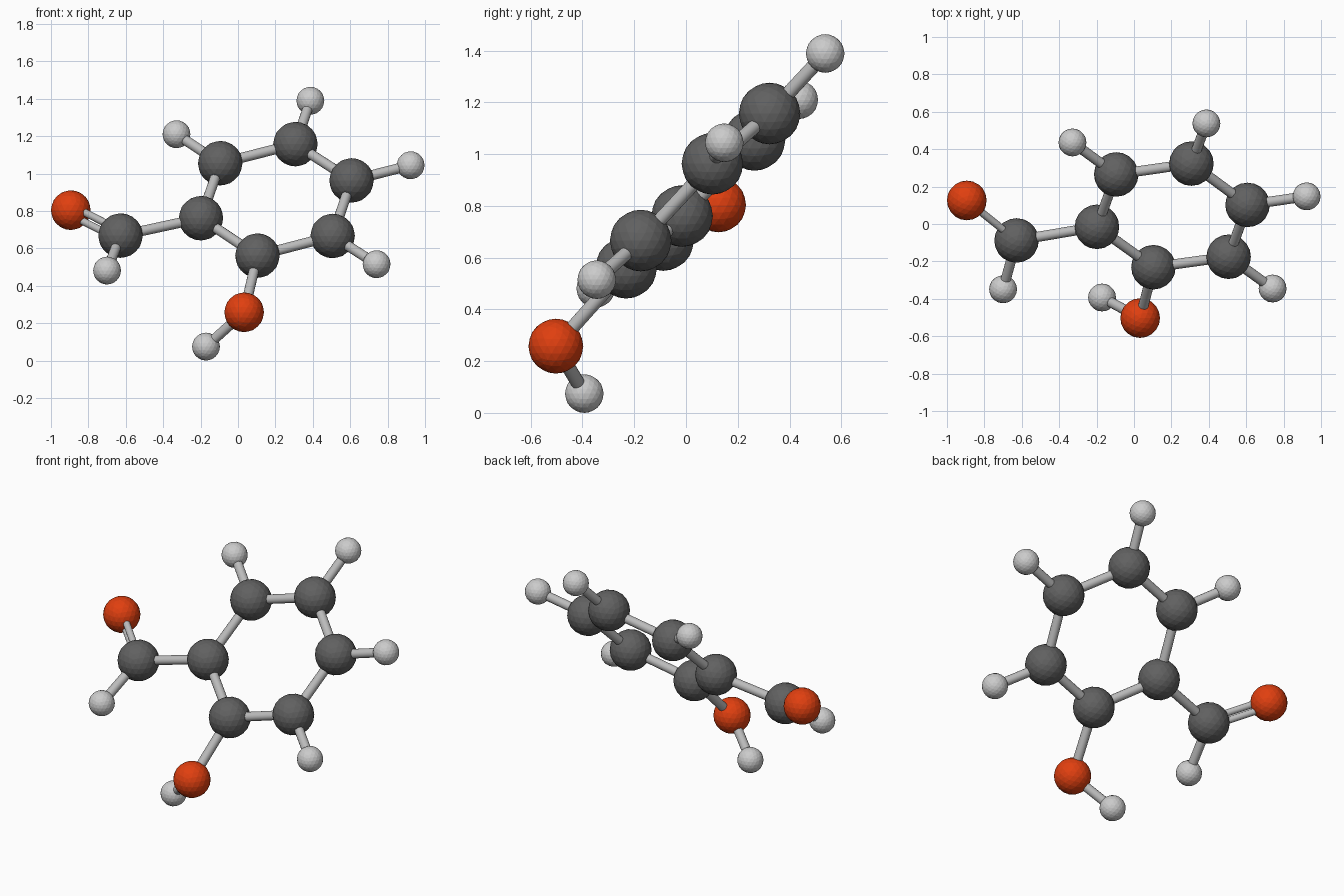
import bpy
from mathutils import Vector

if "Cube" in bpy.data.objects:
    bpy.data.objects.remove(bpy.data.objects["Cube"])


def material(name, rgb):
    m = bpy.data.materials.new(name)
    m.diffuse_color = (*rgb, 1)
    m.use_nodes = True
    m.node_tree.nodes["Principled BSDF"].inputs["Base Color"].default_value = m.diffuse_color
    return m


DARK = material("dark_grey", (0.12, 0.12, 0.12))
RED = material("red_orange", (0.75, 0.05, 0.005))
STICK = material("mid_grey", (0.5, 0.5, 0.5))
KIND = {"carbon": (0.119, DARK), "oxygen": (0.106, RED), "hydrogen": (0.0745, None)}

# Atom centres
ATOMS = {
    "carbon_1": (-0.095, 0.265, 1.055),
    "carbon_2": (0.307, 0.323, 1.157),
    "carbon_3": (0.607, 0.102, 0.963),
    "carbon_4": (0.506, -0.175, 0.666),
    "carbon_5": (0.104, -0.231, 0.561),
    "carbon_6": (-0.198, -0.015, 0.761),
    "carbon_7": (-0.628, -0.088, 0.668),
    "oxygen_1": (-0.894, 0.126, 0.804),
    "oxygen_2": (0.033, -0.503, 0.258),
    "hydrogen_1": (-0.329, 0.436, 1.210),
    "hydrogen_2": (0.387, 0.538, 1.389),
    "hydrogen_3": (0.923, 0.148, 1.044),
    "hydrogen_4": (0.741, -0.345, 0.515),
    "hydrogen_5": (-0.171, -0.393, 0.0745),
    "hydrogen_6": (-0.700, -0.349, 0.481),
}

# Faceted balls
for name, pos in ATOMS.items():
    radius, mat = KIND[name.split("_")[0]]
    bpy.ops.mesh.primitive_ico_sphere_add(subdivisions=3, radius=radius, location=pos)
    ball = bpy.context.object
    ball.name = name + "_ball"
    if mat:
        ball.data.materials.append(mat)


def stick(a, b, radius=0.027, shift=0.0):
    p, q = Vector(ATOMS[a]), Vector(ATOMS[b])
    d = q - p
    axis = d.normalized()
    up = Vector((0, 0, 1))
    side = (up - axis * up.dot(axis)).normalized() * shift
    bpy.ops.mesh.primitive_cylinder_add(
        vertices=16, radius=radius, depth=d.length, location=(p + q) / 2 + side,
        rotation=d.to_track_quat("Z", "Y").to_euler())
    rod = bpy.context.object
    rod.name = f"bond_{a}_{b}"
    rod.data.materials.append(STICK)
    bpy.ops.object.shade_smooth_by_angle()


# Ring bonds
for i in range(1, 7):
    stick(f"carbon_{i}", f"carbon_{i % 6 + 1}")

# Side bonds
for a, b in (("carbon_1", "hydrogen_1"), ("carbon_2", "hydrogen_2"),
             ("carbon_3", "hydrogen_3"), ("carbon_4", "hydrogen_4"),
             ("carbon_5", "oxygen_2"), ("oxygen_2", "hydrogen_5"),
             ("carbon_6", "carbon_7"), ("carbon_7", "hydrogen_6")):
    stick(a, b)

# Double bond
for s in (-1, 1):
    stick("carbon_7", "oxygen_1", 0.02, 0.024 * s)
